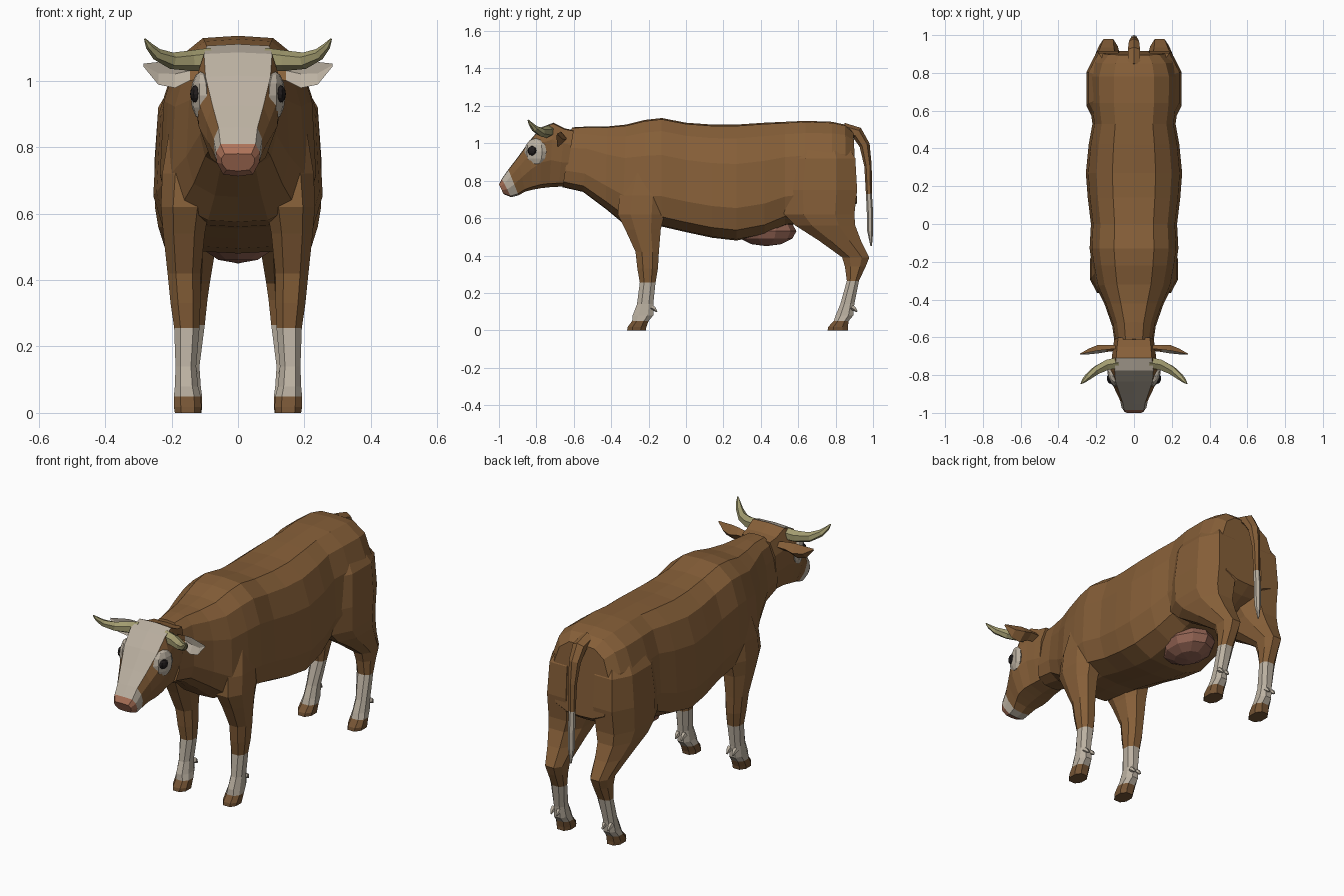
import bpy, bmesh, math
from mathutils import Vector as V

if "Cube" in bpy.data.objects:
    bpy.data.objects.remove(bpy.data.objects["Cube"])


def material(name, r, g, b):
    m = bpy.data.materials.new(name)
    m.diffuse_color = (r, g, b, 1)
    m.use_nodes = True
    m.node_tree.nodes["Principled BSDF"].inputs["Base Color"].default_value = m.diffuse_color
    return m


BROWN = material("brown_coat", .24, .115, .04)
WHITE = material("white_coat", .5, .44, .36)
HORN = material("horn", .36, .33, .16)
PINK = material("pink_nose", .42, .17, .10)
UDDER = material("udder_skin", .30, .13, .09)
HOOF = material("hoof", .18, .09, .035)
DARK = material("eye_dark", .015, .012, .012)


def finish(name, bm, mats, mirror=False):
    bmesh.ops.recalc_face_normals(bm, faces=bm.faces)
    me = bpy.data.meshes.new(name)
    bm.to_mesh(me)
    bm.free()
    for m in mats:
        me.materials.append(m)
    ob = bpy.data.objects.new(name, me)
    bpy.context.collection.objects.link(ob)
    if mirror:
        ob.modifiers.new("mirror", 'MIRROR').use_mirror_merge = False
    return ob


def loft(name, rings, mats, pick=lambda i, k: 0, mirror=False):
    """Skin rings of points; pick(segment, side) gives the material slot."""
    bm = bmesh.new()
    vs = [[bm.verts.new(p) for p in r] for r in rings]
    n = len(vs[0])
    for i in range(len(vs) - 1):
        for k in range(n):
            f = bm.faces.new((vs[i][k], vs[i][(k + 1) % n],
                              vs[i + 1][(k + 1) % n], vs[i + 1][k]))
            f.material_index = pick(i, k)
    bm.faces.new(vs[0]).material_index = pick(0, 0)
    bm.faces.new(vs[-1]).material_index = pick(len(vs) - 2, 0)
    return finish(name, bm, mats, mirror)


def section(shape, ty, tz, by, bz, w):
    """Symmetric slice hung between a top and a bottom point."""
    half = [(fx * w, by + (ty - by) * fz, bz + (tz - bz) * fz) for fx, fz in shape]
    return half + [(-x, y, z) for x, y, z in half[-2:0:-1]]


def tube(name, path, ref, mats, sides=6, flat=1, pick=lambda i, k: 0, mirror=False):
    pts = [V(p[:3]) for p in path]
    rings = []
    for i, p in enumerate(pts):
        d = (pts[min(i + 1, len(pts) - 1)] - pts[max(i - 1, 0)]).normalized()
        u = d.cross(V(ref)).normalized()
        v = d.cross(u)
        r = path[i][3]
        rings.append([p + u * r * math.cos(a) + v * r * flat * math.sin(a)
                      for a in (math.tau * k / sides for k in range(sides))])
    return loft(name, rings, mats, pick, mirror)


def ball(name, loc, size, mat, turn=0, seg=8, rows=6, mirror=False):
    bm = bmesh.new()
    bmesh.ops.create_uvsphere(bm, u_segments=seg, v_segments=rows, radius=1)
    c, s = math.cos(turn), math.sin(turn)
    for v in bm.verts:
        x, y, z = (v.co[i] * size[i] for i in range(3))
        v.co = V((x * c - y * s, x * s + y * c, z)) + V(loc)
    return finish(name, bm, [mat], mirror)


# Torso and neck
trunk = [(0, 1), (.45, .988), (.78, .88), (.95, .66), (1, .28), (.86, .09), (.45, .01), (0, 0)]
stations = [
    (-.61, 1.085, -.66, .765, .10), (-.52, 1.09, -.55, .74, .115),
    (-.42, 1.09, -.43, .65, .155), (-.32, 1.10, -.34, .575, .20),
    (-.22, 1.125, -.22, .56, .222), (-.13, 1.135, -.13, .555, .235),
    (0, 1.11, 0, .525, .228), (.14, 1.10, .14, .495, .245),
    (.27, 1.10, .27, .48, .255), (.42, 1.11, .42, .51, .24),
    (.53, 1.115, .53, .56, .22), (.64, 1.12, .64, .575, .235),
    (.78, 1.115, .78, .60, .238), (.85, 1.10, .86, .64, .215),
    (.895, 1.06, .915, .68, .17)]
loft("torso", [section(trunk, *s) for s in stations], [BROWN])

# Head with pale blaze, white muzzle band and pink nose
skull = [(0, 1), (.8, .985), (1, .74), (.97, .42), (.68, .06), (0, 0)]
stations = [
    (-.60, 1.07, -.65, .77, .105), (-.65, 1.08, -.68, .768, .112),
    (-.71, 1.11, -.73, .765, .118), (-.775, 1.085, -.775, .76, .128),
    (-.835, 1.015, -.82, .752, .122), (-.90, .925, -.86, .742, .095),
    (-.95, .86, -.895, .722, .073), (-.985, .81, -.935, .712, .066),
    (-1.0, .78, -.975, .728, .05)]


def head_colour(i, k):
    if i == 7:
        return 2
    return 1 if i == 6 or (i >= 2 and k in (0, 9)) else 0


loft("head", [section(skull, *s) for s in stations], [BROWN, WHITE, PINK], head_colour)

# Eyes and their pale patches
ball("eye_patches", (.112, -.805, .955), (.026, .062, .072), WHITE, -.3, mirror=True)
ball("eyes", (.128, -.822, .96), (.016, .026, .026), DARK, -.3, mirror=True)

# Horns
tube("horns", [(.08, -.735, 1.065, .034), (.14, -.745, 1.06, .031),
               (.20, -.775, 1.06, .025), (.245, -.81, 1.08, .018),
               (.268, -.832, 1.105, .011), (.28, -.845, 1.125, .003)],
     (0, 1, 0), [HORN], mirror=True)

# Ears: leaf shape, pale hollow in front
ears = [(.09, -.66, 1.03, .022, .02), (.145, -.665, 1.03, .03, .025),
        (.19, -.67, 1.02, .042, .03), (.24, -.68, 1.022, .034, .02),
        (.285, -.69, 1.047, .004, .004)]
loft("ears", [[(x, y, z + h), (x, y + t * .2, z), (x, y - t * .5, z - h), (x, y + t, z)]
              for x, y, z, h, t in ears], [BROWN, WHITE],
     lambda i, k: 1 if k < 2 and i > 0 else 0, True)


# Legs: eight-sided slices (z, front y, back y, inner x, outer x)
def leg(name, slices):
    rings = []
    for z, y0, y1, x0, x1 in slices:
        cx, cy, rx, ry = (x0 + x1) / 2, (y0 + y1) / 2, (x1 - x0) / 2, (y1 - y0) / 2
        rings.append([(cx + rx * a, cy + ry * b, z) for a, b in
                      ((1, -.45), (1, .45), (.5, 1), (-.5, 1),
                       (-1, .45), (-1, -.45), (-.5, -1), (.5, -1))])
    n = len(rings)
    loft(name, rings, [BROWN, WHITE, HOOF],
         lambda i, k: 2 if i >= n - 3 else 1 if i >= n - 6 else 0, True)


leg("front_legs", [
    (.86, -.30, -.14, .08, .205), (.72, -.355, -.11, .07, .228), (.62, -.365, -.115, .085, .232),
    (.54, -.325, -.135, .10, .225), (.42, -.27, -.145, .112, .212),
    (.33, -.26, -.15, .113, .203), (.255, -.247, -.163, .116, .192),
    (.14, -.262, -.175, .126, .188), (.08, -.285, -.175, .12, .19),
    (.05, -.288, -.20, .112, .193), (.018, -.312, -.212, .11, .193), (0, -.315, -.215, .112, .19)])
leg("hind_legs", [
    (1.03, .60, .84, .05, .175), (.92, .54, .905, .03, .24), (.75, .515, .915, .025, .252),
    (.62, .525, .90, .035, .25), (.56, .585, .905, .055, .24), (.48, .71, .935, .07, .215),
    (.39, .835, .98, .085, .187), (.34, .85, .96, .092, .18),
    (.265, .86, .925, .10, .178), (.14, .825, .90, .116, .18), (.08, .80, .895, .112, .184),
    (.05, .79, .87, .108, .19), (.018, .76, .865, .108, .193), (0, .757, .865, .11, .19)])

# Dewclaws behind each foot
for name, y in (("front_dewclaws", -.185), ("hind_dewclaws", .885)):
    for side, x in (("inner", .137), ("outer", .172)):
        tube(f"{side}_{name}", [(x, y, .125, .016), (x, y + .016, .115, .012),
                                (x, y + .03, .10, .004)],
             (1, 0, 0), [WHITE], 5, mirror=True)

# Udder
ball("udder", (0, .43, .53), (.125, .16, .08), UDDER, seg=10)

# Tail with white tuft
tube("tail", [(0, .84, 1.075, .035), (0, .915, 1.055, .034), (0, .955, .99, .028),
              (0, .973, .88, .02), (0, .978, .73, .016), (0, .984, .62, .017),
              (0, .985, .53, .016), (0, .99, .45, .004)],
     (1, 0, 0), [BROWN, WHITE], 6, 1.1, lambda i, k: 1 if i >= 4 else 0)
